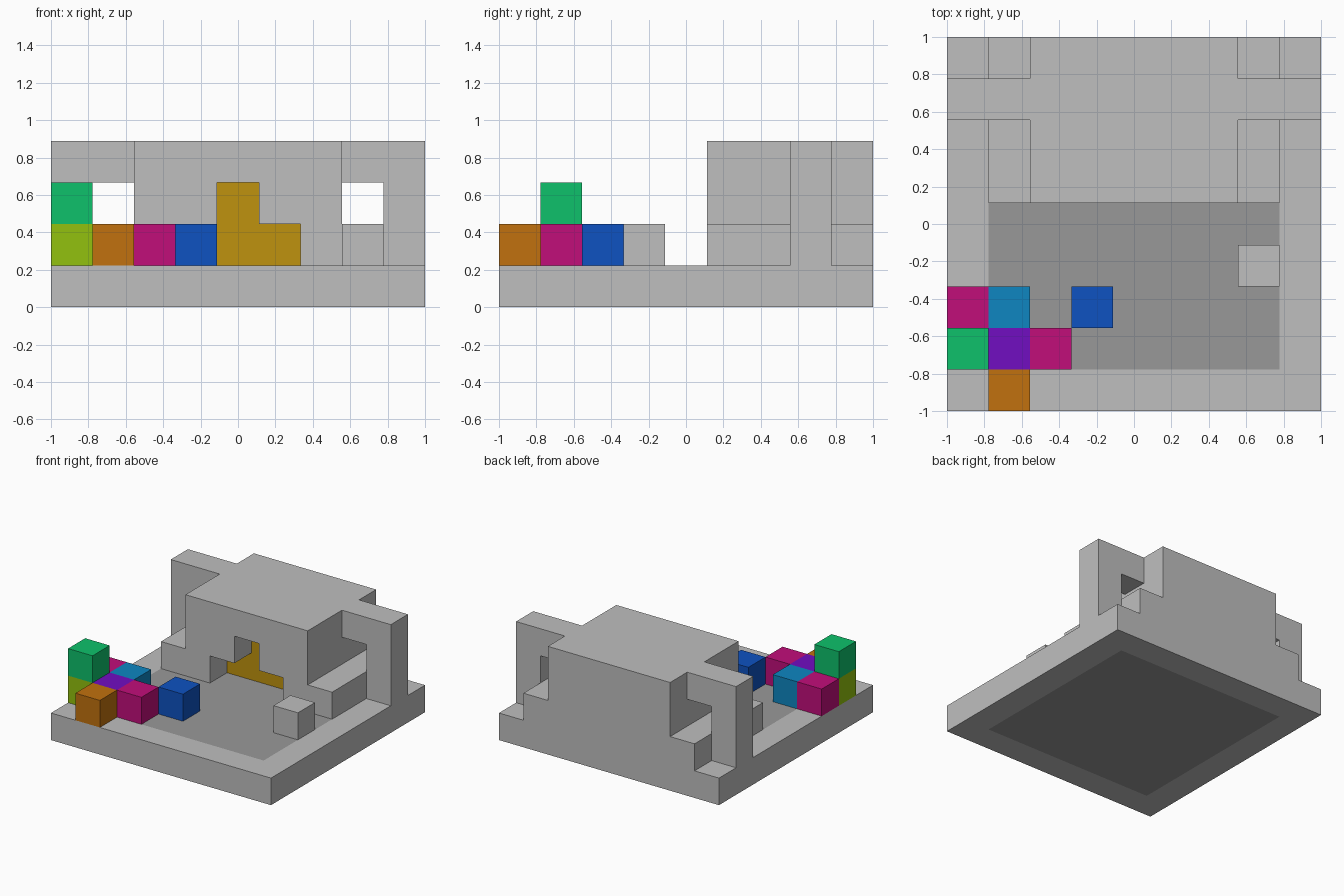
import bpy
import bmesh

if "Cube" in bpy.data.objects:
    bpy.data.objects.remove(bpy.data.objects["Cube"])

U = 2 / 9  # one grid cell


def linear(c):
    c /= 255
    return c / 12.92 if c <= 0.04045 else ((c + 0.055) / 1.055) ** 2.4


def material(name, *rgb):
    m = bpy.data.materials.new(name)
    m.use_nodes = True
    col = (*[linear(c) for c in rgb], 1)
    m.diffuse_color = col
    bsdf = next(n for n in m.node_tree.nodes if n.type == 'BSDF_PRINCIPLED')
    bsdf.inputs["Base Color"].default_value = col
    return m


light_grey = material("light grey", 191, 191, 191)
dark_grey = material("dark grey", 153, 153, 153)
gold = material("gold", 191, 146, 14)
green = material("green", 14, 193, 107)
lime = material("lime", 146, 193, 14)
orange = material("orange", 193, 113, 14)
magenta = material("magenta", 193, 14, 122)
blue = material("blue", 14, 82, 193)
cyan = material("cyan", 14, 134, 193)
purple = material("purple", 113, 14, 193)


def prism(name, profile, y0, y1, mat):
    """Extrude an x-z profile, given in grid cells, from y0 to y1."""
    bm = bmesh.new()
    face = bm.faces.new([bm.verts.new((x * U - 1, y0 * U - 1, z * U))
                         for x, z in profile])
    ext = bmesh.ops.extrude_face_region(bm, geom=[face], use_keep_orig=True)
    verts = [g for g in ext["geom"] if isinstance(g, bmesh.types.BMVert)]
    bmesh.ops.translate(bm, verts=verts, vec=(0, (y1 - y0) * U, 0))
    bmesh.ops.recalc_face_normals(bm, faces=bm.faces)
    mesh = bpy.data.meshes.new(name)
    bm.to_mesh(mesh)
    bm.free()
    mesh.materials.append(mat)
    obj = bpy.data.objects.new(name, mesh)
    bpy.context.collection.objects.link(obj)
    return obj


def box(name, x0, x1, y0, y1, z0, z1, mat):
    return prism(name, [(x0, z0), (x1, z0), (x1, z1), (x0, z1)], y0, y1, mat)


def flip(profile):
    return [(9 - x, z) for x, z in reversed(profile)]


# Base slab: light rim around a dark floor
box("base_front", 0, 9, 0, 1, 0, 1, light_grey)
box("base_back", 0, 9, 8, 9, 0, 1, light_grey)
box("base_right", 0, 1, 1, 8, 0, 1, light_grey)
box("base_left", 8, 9, 1, 8, 0, 1, light_grey)
box("base_floor", 1, 8, 1, 8, 0, 1, dark_grey)

# Building: stepped outline, with a doorway notch through the front half
shoulders = [(8, 1), (8, 2), (7, 2), (7, 4), (2, 4), (2, 2), (1, 2), (1, 1)]
doorway = [(3, 1), (3, 2), (4, 2), (4, 3), (5, 3), (5, 2), (6, 2), (6, 1)]
prism("building_front", shoulders + doorway, 5, 7, light_grey)
prism("building_back", shoulders, 7, 9, light_grey)
prism("doorway_back_wall", doorway, 6, 7, gold)

# Side buttresses: a leg and an arm that joins the roof
buttress = [(0, 1), (1, 1), (1, 3), (2, 3), (2, 4), (0, 4)]
prism("right_buttress", buttress, 7, 8, light_grey)
prism("left_buttress", flip(buttress), 7, 8, light_grey)

# Loose blocks, each one cell in size
blocks = [
    ("lime_block", 0, 1, 1, lime),
    ("green_block", 0, 1, 2, green),
    ("orange_block", 1, 0, 1, orange),
    ("purple_block", 1, 1, 1, purple),
    ("front_magenta_block", 2, 1, 1, magenta),
    ("side_magenta_block", 0, 2, 1, magenta),
    ("cyan_block", 1, 2, 1, cyan),
    ("blue_block", 3, 2, 1, blue),
    ("grey_block", 7, 3, 1, light_grey),
]
for name, x, y, z, mat in blocks:
    box(name, x, x + 1, y, y + 1, z, z + 1, mat)
